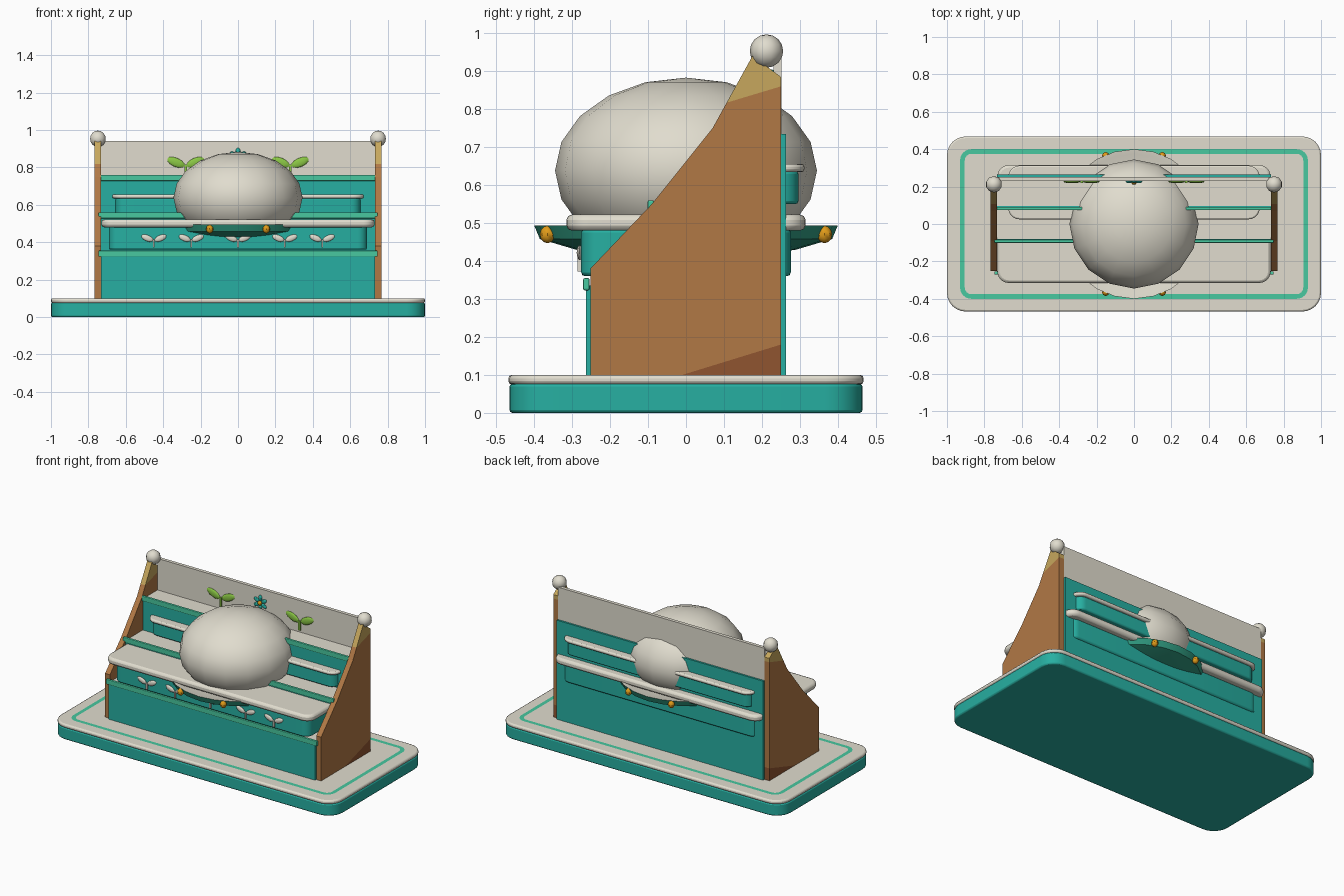
import bpy, bmesh, math
from mathutils import Matrix, Vector

if "Cube" in bpy.data.objects:
    bpy.data.objects.remove(bpy.data.objects["Cube"])

def mat(name, c):
    m = bpy.data.materials.new(name)
    m.diffuse_color = (*c, 1)
    m.use_nodes = True
    m.node_tree.nodes["Principled BSDF"].inputs["Base Color"].default_value = m.diffuse_color
    return m

TEAL = mat("teal", (.02, .43, .36))
CREAM = mat("cream", (.75, .72, .62))
BROWN = mat("brown", (.44, .19, .06))
DARK = mat("dark_brown", (.28, .09, .03))
TIP = mat("tan", (.57, .39, .11))
MINT = mat("mint", (.065, .58, .35))
DISH = mat("dish_green", (.03, .33, .22))
LEAF = mat("leaf_green", (.26, .58, .06))
GOLD = mat("gold", (.75, .33, .01))

def finish(name, bm, m, smooth=False):
    bmesh.ops.recalc_face_normals(bm, faces=bm.faces)
    me = bpy.data.meshes.new(name)
    bm.to_mesh(me)
    bm.free()
    me.materials.append(m)
    o = bpy.data.objects.new(name, me)
    bpy.context.collection.objects.link(o)
    if smooth:
        bpy.ops.object.select_all(action='DESELECT')
        o.select_set(True)
        bpy.context.view_layer.objects.active = o
        bpy.ops.object.shade_smooth_by_angle(angle=math.radians(40))
    return o

def bevel(o, w, seg=2):
    b = o.modifiers.new("bevel", 'BEVEL')
    b.width, b.segments, b.limit_method, b.angle_limit = w, seg, 'ANGLE', math.radians(50)

def box(name, x, y, z, m, bev=0):
    bm = bmesh.new()
    c = [(a + b) / 2 for a, b in (x, y, z)]
    s = [b - a for a, b in (x, y, z)]
    bmesh.ops.create_cube(bm, size=1, matrix=Matrix.Translation(c) @ Matrix.Diagonal((*s, 1)))
    o = finish(name, bm, m)
    if bev:
        bevel(o, bev)
    return o

def outline(hx, y0, y1, r, seg=6):
    pts = []
    for k, (cx, cy) in enumerate([(hx-r, y1-r), (-hx+r, y1-r), (-hx+r, y0+r), (hx-r, y0+r)]):
        for i in range(seg + 1):
            a = math.pi / 2 * (k + i / seg)
            pts.append((cx + r * math.cos(a), cy + r * math.sin(a)))
    return pts

def slab(name, hx, y0, y1, r, z0, z1, m, bev=0):
    bm = bmesh.new()
    f = bm.faces.new([bm.verts.new((x, y, z0)) for x, y in outline(hx, y0, y1, r)])
    g = bmesh.ops.extrude_face_region(bm, geom=[f])
    bmesh.ops.translate(bm, vec=(0, 0, z1 - z0), verts=[v for v in g['geom'] if isinstance(v, bmesh.types.BMVert)])
    o = finish(name, bm, m, True)
    if bev:
        bevel(o, bev)
    return o

def plate(name, x0, x1, prof, m):
    bm = bmesh.new()
    f = bm.faces.new([bm.verts.new((x0, y, z)) for y, z in prof])
    g = bmesh.ops.extrude_face_region(bm, geom=[f])
    bmesh.ops.translate(bm, vec=(x1 - x0, 0, 0), verts=[v for v in g['geom'] if isinstance(v, bmesh.types.BMVert)])
    return finish(name, bm, m)

def ball(name, c, s, m, u=10, v=8, tilt=0):
    bm = bmesh.new()
    bmesh.ops.create_uvsphere(bm, u_segments=u, v_segments=v, radius=1,
        matrix=Matrix.Translation(c) @ Matrix.Rotation(tilt, 4, 'Y') @ Matrix.Diagonal((*s, 1)))
    return finish(name, bm, m, True)

def lathe(name, prof, m, n=24):
    bm = bmesh.new()
    vs = [bm.verts.new((r, 0, z)) for r, z in prof]
    es = [bm.edges.new(p) for p in zip(vs, vs[1:])]
    bmesh.ops.spin(bm, geom=vs + es, cent=(0, 0, 0), axis=(0, 0, 1), angle=2*math.pi, steps=n)
    bmesh.ops.remove_doubles(bm, verts=bm.verts, dist=1e-4)
    return finish(name, bm, m, True)

def sprout(name, x, y, z, s, m):
    # stem with two upswept leaves
    box(name + "_stem", (x - .07*s, x + .07*s), (y - .006, y + .008), (z, z + .6*s), m)
    for d in (-1, 1):
        ball(name + "_leaf", (x + d*.52*s, y, z + .72*s), (.5*s, .008, .24*s), m, 12, 6, -d*.4)

# base plinth with inlaid border
slab("base", 1, -.465, .465, .1, 0, .077, TEAL, .008)
slab("base_top", 1, -.468, .468, .1, .075, .1, CREAM, .009)
bm = bmesh.new()
o1 = [bm.verts.new((x, y, .102)) for x, y in outline(.93, -.4, .4, .06)]
i1 = [bm.verts.new((x, y, .102)) for x, y in outline(.905, -.375, .375, .035)]
for i in range(len(o1)):
    j = (i + 1) % len(o1)
    bm.faces.new((o1[i], o1[j], i1[j], i1[i]))
finish("base_inlay", bm, MINT)

# side panels with tan tips, dark feet and finials
for s in (-1, 1):
    a, b = s * .732, s * .766
    plate("side_panel", a, b, [(-.252, .1), (-.252, .38), (-.09, .55), (.07, .75), (.107, .817),
                               (.25, .86), (.25, .18), (-.01, .1)], BROWN)
    plate("side_tip", a, b, [(.107, .817), (.175, .94), (.25, .885), (.25, .86)], TIP)
    plate("side_foot", a, b, [(-.01, .1), (.25, .18), (.25, .1)], DARK)
    ball("finial", (s * .749, .212, .953), (.044, .044, .044), CREAM)

# back boards
box("back_panel", (-.732, .732), (.25, .264), (.1, .735), TEAL)
box("back_header", (-.732, .732), (.23, .252), (.73, .942), CREAM)

# three stepped tiers: riser, shelf and trim
for y, y2, z in ((-.26, -.09, .335), (-.09, .085, .54), (.085, .235, .74)):
    box("riser", (-.732, .732), (y - .004, y + .01), (.1, z), TEAL)
    box("shelf", (-.732, .732), (y, y2), (z - .02, z), CREAM)
    box("riser_trim", (-.747, .747), (y - .011, y + .006), (z - .012, z + .02), MINT, .004)

# rounded trays
slab("lower_tray", .69, -.276, .276, .05, .36, .485, TEAL, .01)
slab("lower_tray_rim", .73, -.315, .315, .06, .48, .522, CREAM, .014)
slab("upper_tray", .655, .04, .296, .05, .55, .637, TEAL, .008)
slab("upper_tray_rim", .672, .025, .312, .06, .634, .656, CREAM, .008)

# dish with beads, and dome
lathe("dish", [(0, .412), (.2, .416), (.29, .43), (.385, .458), (.4, .494)], DISH)
lathe("dish_inside", [(.4, .494), (.375, .49), (.3, .47), (0, .462)], CREAM)
for k in range(8):
    a = math.pi / 8 + k * math.pi / 4
    ball("dish_bead", (.395 * math.cos(a), .395 * math.sin(a), .47), (.02, .02, .023), GOLD, 8, 6)
ball("dome", (0, 0, .638), (.345, .345, .245), CREAM, 16, 10)

# sprout and flower ornaments
for x in (-.45, -.25, 0, .25, .45):
    sprout("tray_sprout", x, -.28, .373, .068, CREAM)
for x in (-.28, .28):
    sprout("header_sprout", x, .226, .755, .1, LEAF)
for k in range(6):
    a = k * math.pi / 3
    ball("petal", (.03 * math.sin(a), .226, .855 + .03 * math.cos(a)), (.013, .008, .02), TEAL, 8, 6, a)
ball("flower_center", (0, .22, .855), (.015, .01, .015), GOLD, 8, 6)
